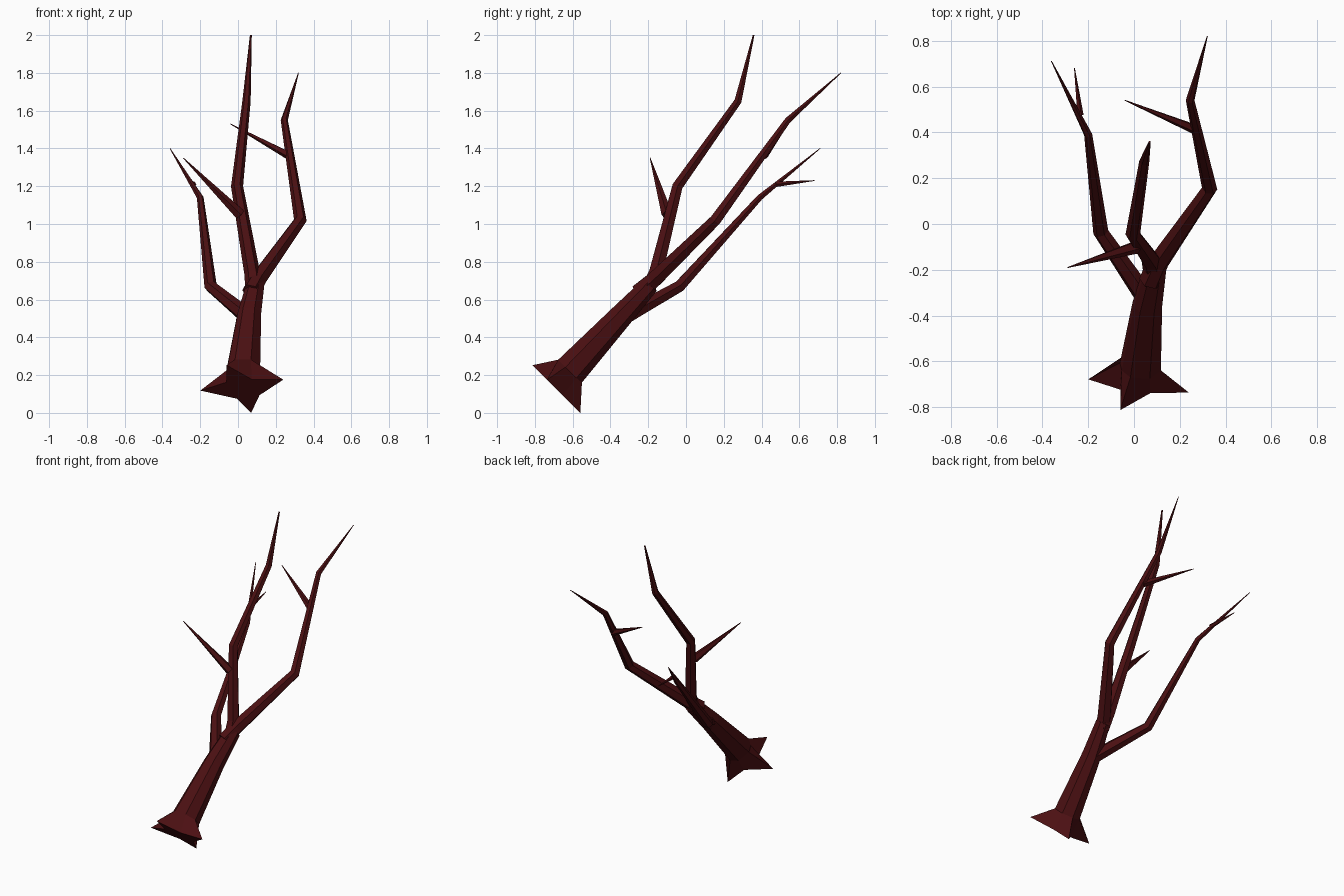
import bpy, bmesh, math
from mathutils import Vector

cube = bpy.data.objects.get("Cube")
if cube:
    bpy.data.objects.remove(cube)

bark = bpy.data.materials.new("dark red bark")
bark.use_nodes = True
color = (0.07, 0.005, 0.006, 1)
bark.diffuse_color = color
bark.node_tree.nodes["Principled BSDF"].inputs["Base Color"].default_value = color


def frame(axis):
    """Two directions across an axis: sideways, and toward the upper front."""
    side = Vector((1, 0, 0))
    side = (side - axis * side.dot(axis)).normalized()
    return side, side.cross(axis).normalized()


def loft(name, rings):
    """Skin rings of points of equal count and cap both ends."""
    bm = bmesh.new()
    loops = [[bm.verts.new(p) for p in ring] for ring in rings]
    n = len(loops[0])
    for a, b in zip(loops, loops[1:]):
        for i in range(n):
            j = (i + 1) % n
            bm.faces.new((a[i], a[j], b[j], b[i]))
    bm.faces.new(loops[0])
    bm.faces.new(loops[-1])
    bmesh.ops.recalc_face_normals(bm, faces=bm.faces)
    mesh = bpy.data.meshes.new(name)
    bm.to_mesh(mesh)
    bm.free()
    mesh.materials.append(bark)
    bpy.context.collection.objects.link(bpy.data.objects.new(name, mesh))


def ring(centre, axis, angles, radii):
    u, v = frame(axis)
    return [Vector(centre) + (u * math.cos(math.radians(a)) + v * math.sin(math.radians(a))) * r
            for a, r in zip(angles, radii)]


def branch(name, stations, sides=6):
    """Tapered tube through (x, y, z, radius) stations, mitred at the bends."""
    pts = [Vector(s[:3]) for s in stations]
    angles = [360 * i / sides for i in range(sides)]
    rings = []
    for i, s in enumerate(stations):
        before = (pts[i] - pts[max(i - 1, 0)]).normalized()
        after = (pts[min(i + 1, len(pts) - 1)] - pts[i]).normalized()
        rings.append(ring(pts[i], (before + after).normalized(), angles, [s[3]] * sides))
    loft(name, rings)


# Leaning trunk with a four-pointed root flare
lean = Vector((0.06, 0.7, 0.71)).normalized()
base_axis = Vector((0, 1, 1)).normalized()
angles = [18, 65, 120, 155, 184, 240, 279, 325]
flare = [0.21, 0.075, 0.2, 0.11, 0.24, 0.09, 0.187, 0.09]
loft("trunk", [
    ring((0.04, -0.69, 0.13), base_axis, angles, flare),
    ring((0.03, -0.615, 0.225), lean, angles, [0.092] * 8),
    ring((0.06, -0.345, 0.515), lean, angles, [0.066] * 8),
    ring((0.093, -0.19, 0.68), lean, angles, [0.05] * 8),
])

# Main limbs
branch("left_limb", [(0.07, -0.25, 0.64, 0.05), (0.105, -0.17, 0.705, 0.047),
                     (0.33, 0.155, 1.02, 0.034), (0.245, 0.54, 1.55, 0.019),
                     (0.32, 0.82, 1.8, 0.002)])
branch("middle_limb", [(0.085, -0.21, 0.64, 0.045), (0.075, -0.16, 0.74, 0.042),
                       (-0.005, -0.045, 1.2, 0.032), (0.045, 0.275, 1.65, 0.022),
                       (0.068, 0.358, 2.0, 0.005)])
branch("right_limb", [(0.05, -0.32, 0.51, 0.045), (-0.145, -0.035, 0.67, 0.034),
                      (-0.2, 0.39, 1.14, 0.018), (-0.36, 0.71, 1.4, 0.002)])

# Twigs
branch("left_twig", [(0.275, 0.41, 1.36, 0.023), (-0.04, 0.54, 1.53, 0.002)], 5)
branch("middle_twig", [(0.01, -0.1, 1.05, 0.03), (-0.29, -0.19, 1.35, 0.002)], 5)
branch("right_twig", [(-0.235, 0.475, 1.21, 0.015), (-0.26, 0.68, 1.23, 0.002)], 5)
